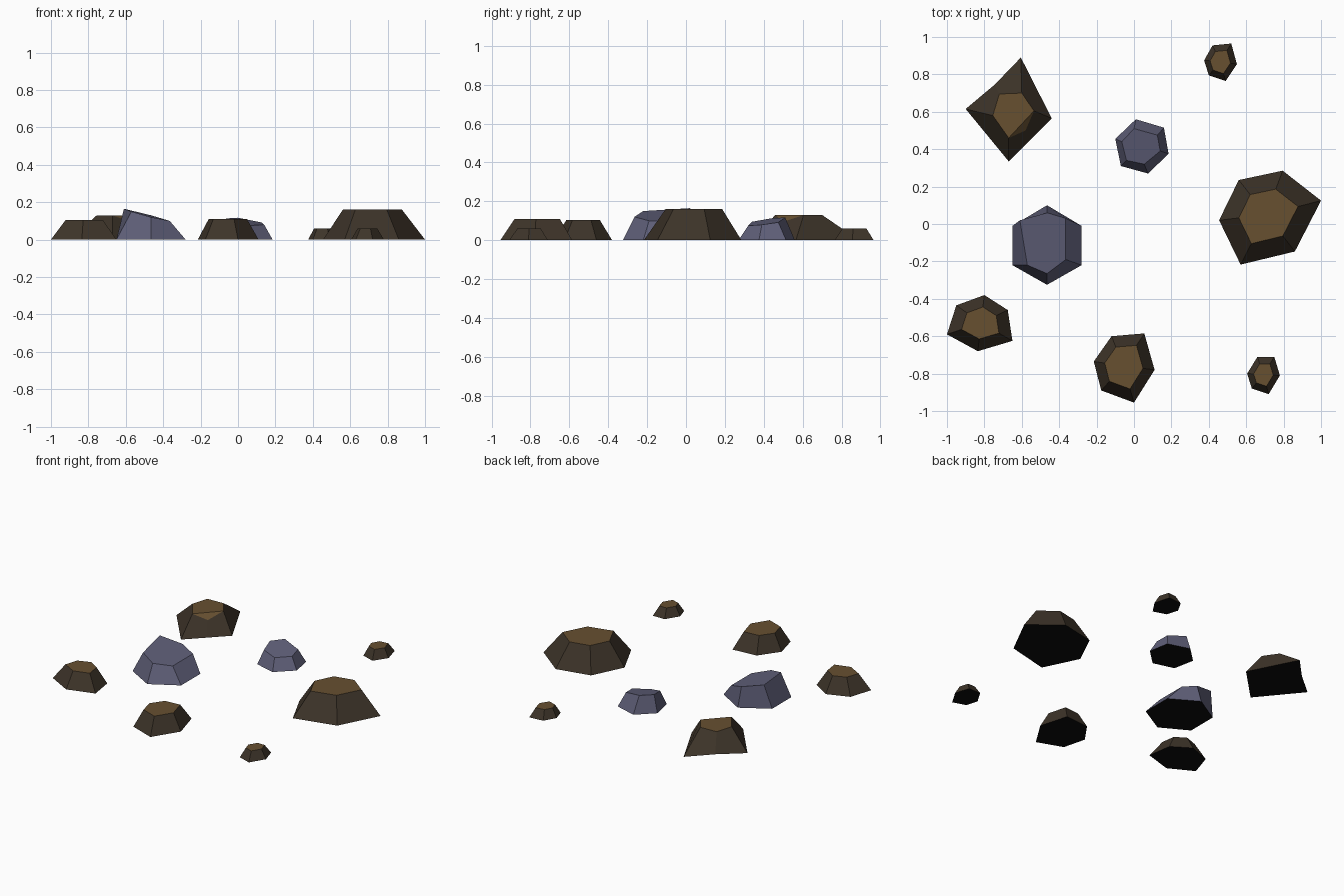
import bpy, bmesh

if "Cube" in bpy.data.objects:
    bpy.data.objects.remove(bpy.data.objects["Cube"])


def material(name, rgb):
    m = bpy.data.materials.new(name)
    m.diffuse_color = (*rgb, 1)
    m.use_nodes = True
    m.node_tree.nodes["Principled BSDF"].inputs["Base Color"].default_value = m.diffuse_color
    return m


BROWN = material("brown top", (0.135, 0.08, 0.03))
DARK = material("dark brown side", (0.047, 0.034, 0.022))
BLUE = material("blue grey stone", (0.115, 0.115, 0.19))
BLACK = material("black underside", (0.004, 0.004, 0.004))


def stone(name, base, top, mats, fold=None):
    """Faceted lump between a ground outline and a top ring of (x, y, z).
    fold = index of a top corner that is bent down as its own facet."""
    n = len(base)
    bm = bmesh.new()
    lo = [bm.verts.new((x, y, 0)) for x, y in base]
    hi = [bm.verts.new(p) for p in top]
    bm.faces.new(lo).material_index = 2
    for i in range(n):
        j = (i + 1) % n
        bm.faces.new((lo[i], lo[j], hi[j], hi[i])).material_index = 1
    if fold is None:
        bm.faces.new(hi)
    else:
        bm.faces.new([v for i, v in enumerate(hi) if i != fold])
        bm.faces.new((hi[fold - 1], hi[fold], hi[(fold + 1) % n]))
    bmesh.ops.recalc_face_normals(bm, faces=bm.faces)
    me = bpy.data.meshes.new(name)
    bm.to_mesh(me)
    bm.free()
    for m in mats:
        me.materials.append(m)
    ob = bpy.data.objects.new(name, me)
    bpy.context.collection.objects.link(ob)


def mound(name, base, height, scale):
    """Flat-topped earth mound: the top is the outline shrunk to its centre."""
    cx = sum(p[0] for p in base) / len(base)
    cy = sum(p[1] for p in base) / len(base)
    top = [(cx + (x - cx) * scale, cy + (y - cy) * scale, height) for x, y in base]
    stone(name, base, top, EARTH)


EARTH = (BROWN, DARK, BLACK)
ROCK = (BLUE, BLUE, BLACK)

# Flat-topped brown mounds
mound("large_mound", [(.56, .235), (.795, .285), (1, .125),
                      (.86, -.147), (.57, -.217), (.455, .02)], .16, .58)
mound("left_mound", [(-.95, -.435), (-.80, -.38), (-.675, -.46),
                     (-.65, -.625), (-.835, -.68), (-1, -.59)], .105, .57)
mound("front_mound", [(-.12, -.60), (.055, -.585), (.11, -.78),
                      (0, -.955), (-.175, -.89), (-.215, -.735)], .11, .63)
mound("small_back_mound", [(.42, .955), (.52, .965), (.55, .855),
                           (.49, .765), (.40, .795), (.375, .875)], .06, .62)
mound("small_front_mound", [(.66, -.71), (.75, -.71), (.78, -.81),
                            (.72, -.91), (.63, -.88), (.605, -.80)], .06, .6)

# Pointed brown mound with one bent top corner
stone("pointed_mound",
      [(-.90, .615), (-.745, .745), (-.605, .89), (-.44, .565), (-.555, .45), (-.67, .335)],
      [(-.755, .58, .13), (-.72, .695, .13), (-.60, .70, .13),
       (-.535, .605, .13), (-.58, .50, .095), (-.67, .46, .13)], EARTH, fold=4)

# Slanted blue rocks
stone("large_rock",
      [(-.465, .10), (-.28, -.01), (-.28, -.22), (-.465, -.325), (-.65, -.22), (-.65, -.01)],
      [(-.465, .06, .13), (-.365, .03, .10), (-.365, -.19, .10),
       (-.465, -.265, .12), (-.57, -.22, .15), (-.61, .02, .165)], ROCK)
stone("small_rock",
      [(.01, .56), (.16, .515), (.185, .375), (.075, .27), (-.07, .31), (-.10, .455)],
      [(0, .51, .117), (.125, .475, .092), (.14, .39, .08),
       (.055, .32, .075), (-.04, .34, .095), (-.065, .44, .113)], ROCK)
